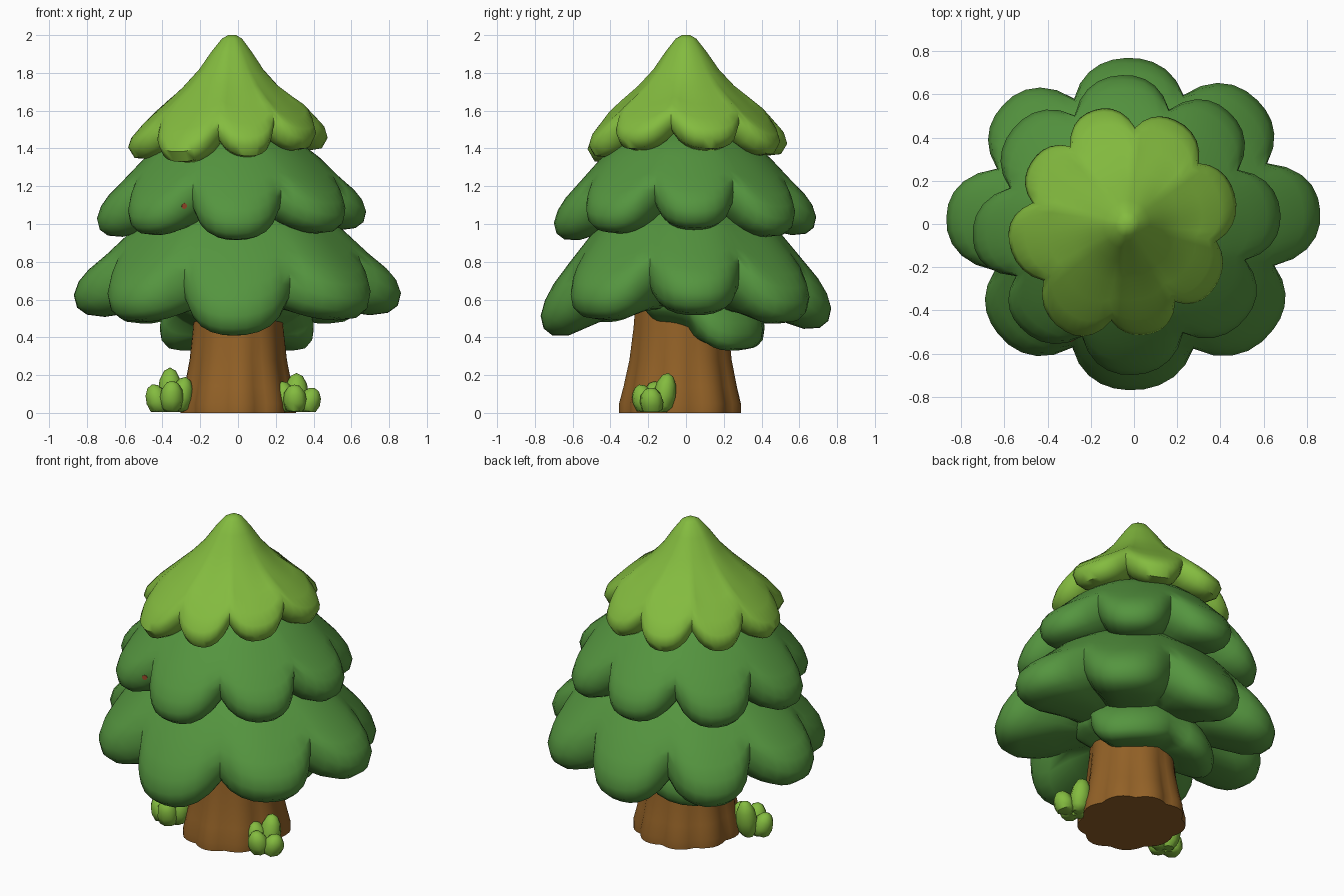
import bpy, bmesh
from math import sin, cos, pi, radians
from mathutils import Vector, Matrix

cube = bpy.data.objects.get("Cube")
if cube:
    bpy.data.objects.remove(cube, do_unlink=True)


def material(name, color):
    m = bpy.data.materials.new(name)
    m.use_nodes = True
    m.diffuse_color = (*color, 1)
    m.node_tree.nodes["Principled BSDF"].inputs["Base Color"].default_value = (*color, 1)
    return m


DARK = material("dark green", (0.09, 0.30, 0.05))
LIGHT = material("light green", (0.23, 0.50, 0.05))
BARK = material("bark brown", (0.29, 0.12, 0.02))
RED = material("rust red", (0.42, 0.09, 0.03))


def finish(name, bm, mat, angle=50):
    bmesh.ops.recalc_face_normals(bm, faces=bm.faces)
    mesh = bpy.data.meshes.new(name)
    bm.to_mesh(mesh)
    bm.free()
    mesh.materials.append(mat)
    obj = bpy.data.objects.new(name, mesh)
    bpy.context.collection.objects.link(obj)
    bpy.ops.object.select_all(action="DESELECT")
    obj.select_set(True)
    bpy.context.view_layer.objects.active = obj
    bpy.ops.object.shade_smooth_by_angle(angle=radians(angle))
    return obj


def loft(name, rings, mat, angle=50):
    """Skin a stack of closed rings and cap both ends."""
    bm = bmesh.new()
    loops = [[bm.verts.new(p) for p in ring] for ring in rings]
    n = len(loops[0])
    for a, b in zip(loops, loops[1:]):
        for i in range(n):
            j = (i + 1) % n
            bm.faces.new((a[i], a[j], b[j], b[i]))
    bm.faces.new(loops[0])
    bm.faces.new(loops[-1])
    return finish(name, bm, mat, angle)


# Skirt profiles: radius share, height share, strength of the lobes
SKIRT = [(.29, 1, 0), (.51, .84, .05), (.65, .7, .15), (.8, .51, .38), (.91, .38, .68),
         (.97, .28, .9), (1, .17, 1), (.98, .07, 1), (.92, .015, 1), (.81, 0, .9),
         (.58, .06, .5), (.3, .1, 0)]
CROWN = [(.04, 1, 0), (.1, .97, 0), (.2, .86, 0), (.32, .71, .03), (.48, .56, .12),
         (.68, .41, .4), (.86, .28, .75), (.97, .18, 1), (1, .1, 1), (.94, .015, 1),
         (.8, 0, .9), (.57, .1, .5), (.3, .17, 0)]
STEPS = 10


def tier(name, profile, centre, low, high, lobes, mat, depth=.19, rise=.12):
    """Scalloped skirt; each lobe is (angle, radius, drop of its tip)."""
    columns = []
    count = len(lobes)
    for i, (ang, rad, drop) in enumerate(lobes):
        for k in range(-STEPS // 2, STEPS // 2):
            t = 2 * k / STEPS
            other = lobes[(i + (1 if t > 0 else -1)) % count]
            gap = (other[0] - ang + 180) % 360 - 180
            m = abs(t) ** 2.4
            theta = radians(ang + abs(t) * gap / 2)
            columns.append((theta, rad + (other[1] - rad) * m / 2,
                            drop + (other[2] - drop) * m / 2, m))
    rings = []
    for rho, zeta, w in profile:
        ring = []
        for theta, rad, drop, m in columns:
            r = rad * rho * (1 - depth * m * w)
            z = low + (high - low) * zeta + w * (rise * m - drop)
            ring.append((centre[0] + r * cos(theta), centre[1] + r * sin(theta), z))
        rings.append(ring)
    return loft(name, rings, mat)


# Foliage tiers
tier("top_foliage", CROWN, (-.03, 0), 1.37, 2.0,
     [(16, .515, -.02), (65, .53, .01), (106, .55, .01), (147, .53, .02), (188, .555, .03),
      (240, .575, .05), (281, .52, .02), (322, .5, -.02)], LIGHT, .17, .1)
middle = tier("middle_foliage", SKIRT, (-.03, 0), .95, 1.52,
              [(4, .71, -.02), (48, .7, .02), (92, .69, .01), (140, .69, .02), (186, .72, .02),
               (224, .69, .01), (272, .7, .04), (322, .7, 0)], DARK)
tier("bottom_foliage", SKIRT, (0, 0), .49, 1.16,
     [(4, .865, -.03), (45, .81, .02), (93, .77, .05), (138, .82, .02), (178, .87, -.02),
      (219, .81, .01), (268, .77, .09), (323, .81, 0)], DARK)
tier("inner_foliage", SKIRT, (0, 0), .33, .85,
     [(38, .45, 0), (142, .465, 0), (212, .36, -.2), (270, .26, -.24), (328, .36, -.2)],
     DARK, .14, .07)

# Trunk with root ridges that fade upward
trunk_rings = []
for z, r, ridge in [(0, .3, .045), (.05, .3, .045), (.14, .28, .04), (.28, .255, .028),
                    (.45, .238, .015), (.75, .22, 0)]:
    ring = []
    for i in range(54):
        a = 2 * pi * i / 54
        rr = r * (1 + ridge * (abs(cos(4.5 * a + .5)) * 2 - 1.2) + ridge * .3 * sin(3 * a))
        ring.append((rr * cos(a), rr * 1.05 * sin(a) - .024, z))
    trunk_rings.append(ring)
loft("trunk", trunk_rings, BARK, 40)


# Leafy tufts beside the trunk: outward offset, depth offset, tip height
LEAVES = [(.08, -.02, .15), (0, .06, .24), (-.07, 0, .19), (-.01, -.07, .17)]


def tuft(name, x, y, side, size):
    bm = bmesh.new()
    for dx, dy, tip in LEAVES:
        base = Vector((x + side * dx * .5, y + dy * .5, -.02))
        end = Vector((x + side * dx * 1.2, y + dy * 1.2, tip * size))
        axis = end - base
        turn = axis.to_track_quat("Z", "Y").to_matrix().to_4x4()
        shape = Matrix.Diagonal((.064, .06, axis.length / 2, 1))
        new = bmesh.ops.create_uvsphere(
            bm, u_segments=8, v_segments=6, radius=1,
            matrix=Matrix.Translation((base + end) / 2) @ turn @ shape)["verts"]
        for v in new:
            v.co.z = max(v.co.z, .005)
    finish(name, bm, LIGHT, 50)


tuft("right_tuft", -.36, -.15, -1, 1)
tuft("left_tuft", .31, -.165, 1, .88)

# Small red fleck lying on the middle foliage
hit, point, normal, _ = middle.ray_cast(Vector((-.285, -2, 1.095)), Vector((0, 1, 0)))
if hit:
    bm = bmesh.new()
    bmesh.ops.create_cone(bm, cap_ends=True, segments=8, radius1=.016, radius2=.016, depth=.006,
                          matrix=Matrix.Translation(point)
                          @ normal.to_track_quat("Z", "Y").to_matrix().to_4x4())
    finish("red_fleck", bm, RED, 30)
